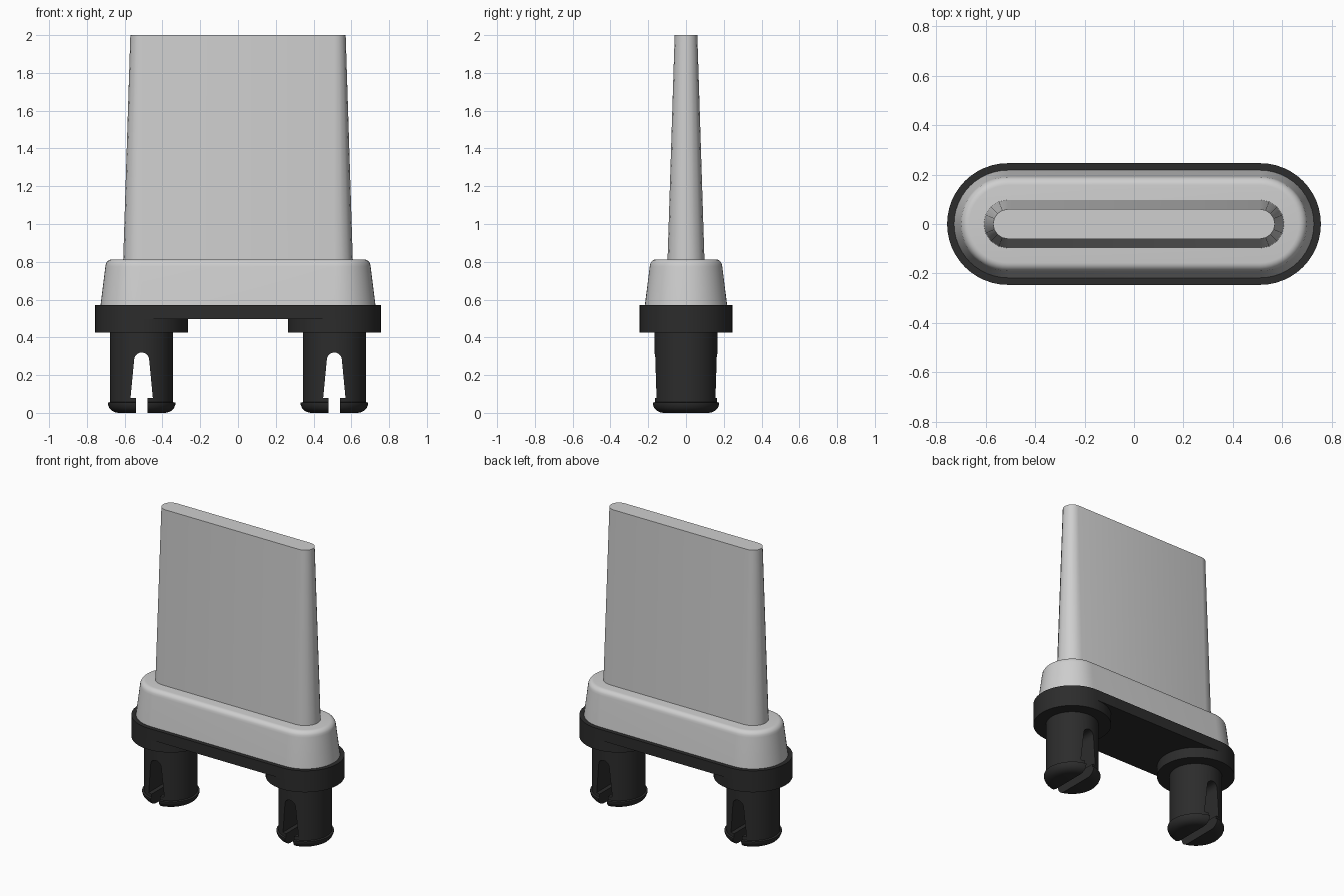
import bpy, bmesh, math

if "Cube" in bpy.data.objects:
    bpy.data.objects.remove(bpy.data.objects["Cube"])

CX = 0.51  # centre of every rounded end


def material(name, v):
    m = bpy.data.materials.new(name)
    m.diffuse_color = (v, v, v, 1)
    m.use_nodes = True
    m.node_tree.nodes["Principled BSDF"].inputs["Base Color"].default_value = m.diffuse_color
    return m


LIGHT = material("light_grey", 0.62)
DARK = material("dark_grey", 0.025)


def stadium(r, seg):
    """Outline of a slot shape with end radius r."""
    pts = []
    for sx, start in ((1, -math.pi / 2), (-1, math.pi / 2)):
        for i in range(seg + 1):
            a = start + math.pi * i / seg
            pts.append((sx * CX + r * math.cos(a), r * math.sin(a)))
    return pts


def circle(r, seg, cx):
    return [(cx + r * math.cos(2 * math.pi * i / seg),
             r * math.sin(2 * math.pi * i / seg)) for i in range(seg)]


def loft(name, sections, mat, angle=30):
    """Closed solid through (outline, z) sections, bottom to top."""
    bm = bmesh.new()
    rings = [[bm.verts.new((x, y, z)) for x, y in pts] for pts, z in sections]
    n = len(rings[0])
    for a, b in zip(rings, rings[1:]):
        for i in range(n):
            j = (i + 1) % n
            bm.faces.new((a[i], a[j], b[j], b[i]))
    bm.faces.new(rings[0][::-1])
    bm.faces.new(rings[-1])
    return finish(name, bm, mat, angle)


def finish(name, bm, mat, angle=30):
    bmesh.ops.recalc_face_normals(bm, faces=bm.faces)
    me = bpy.data.meshes.new(name)
    bm.to_mesh(me)
    bm.free()
    me.materials.append(mat)
    ob = bpy.data.objects.new(name, me)
    bpy.context.collection.objects.link(ob)
    smooth(ob, angle)
    return ob


def smooth(ob, angle=30):
    bpy.ops.object.select_all(action='DESELECT')
    ob.select_set(True)
    bpy.context.view_layer.objects.active = ob
    bpy.ops.object.shade_smooth_by_angle(angle=math.radians(angle))


# tapered blade
loft("blade", [(stadium(0.098, 8), 0.80), (stadium(0.06, 8), 2.0)], LIGHT)

# collar with a rounded top edge
collar = [(stadium(0.219, 24), 0.56), (stadium(0.192, 24), 0.775)]
for i in range(1, 7):
    a = math.radians(8 + 82 * i / 6)
    collar.append((stadium(0.157 + 0.035 * math.cos(a), 24),
                   0.775 + 0.038 * math.sin(a)))
loft("collar", collar, LIGHT)

# dark base plate
loft("base_plate", [(stadium(0.246, 24), 0.497), (stadium(0.246, 24), 0.572)], DARK)


def slot_cutter(cx):
    """Keyhole prism running front to back through a peg."""
    half = [(0.031, -0.1), (0.031, 0.08), (0.059, 0.08), (0.04, 0.28)]
    arc = [(0.04 * math.cos(math.pi * i / 10), 0.28 + 0.04 * math.sin(math.pi * i / 10))
           for i in range(1, 10)]
    prof = half + arc + [(-x, z) for x, z in reversed(half)]
    bm = bmesh.new()
    f = bm.faces.new([bm.verts.new((cx + x, -0.3, z)) for x, z in prof])
    ext = bmesh.ops.extrude_face_region(bm, geom=[f])
    bmesh.ops.translate(bm, vec=(0, 0.6, 0),
                        verts=[v for v in ext["geom"] if isinstance(v, bmesh.types.BMVert)])
    return finish("slot_cutter", bm, DARK)


for side, cx in (("left", -CX), ("right", CX)):
    # round shoulder above each peg
    loft(side + "_shoulder", [(circle(0.246, 48, cx), 0.425),
                              (circle(0.246, 48, cx), 0.54)], DARK)
    # clip peg with a rounded lip, split by the slot
    prof = [(0.125, 0.0), (0.143, 0.004), (0.16, 0.013), (0.172, 0.027),
            (0.179, 0.046), (0.179, 0.054), (0.167, 0.057), (0.167, 0.45)]
    peg = loft(side + "_peg", [(circle(r, 48, cx), z) for r, z in prof], DARK)
    cutter = slot_cutter(cx)
    cutter.hide_render = True
    mod = peg.modifiers.new("slot", 'BOOLEAN')
    mod.operation = 'DIFFERENCE'
    mod.solver = 'EXACT'
    mod.object = cutter
    bpy.context.view_layer.objects.active = peg
    bpy.ops.object.modifier_apply(modifier=mod.name)
    bpy.data.objects.remove(cutter)
    smooth(peg)
